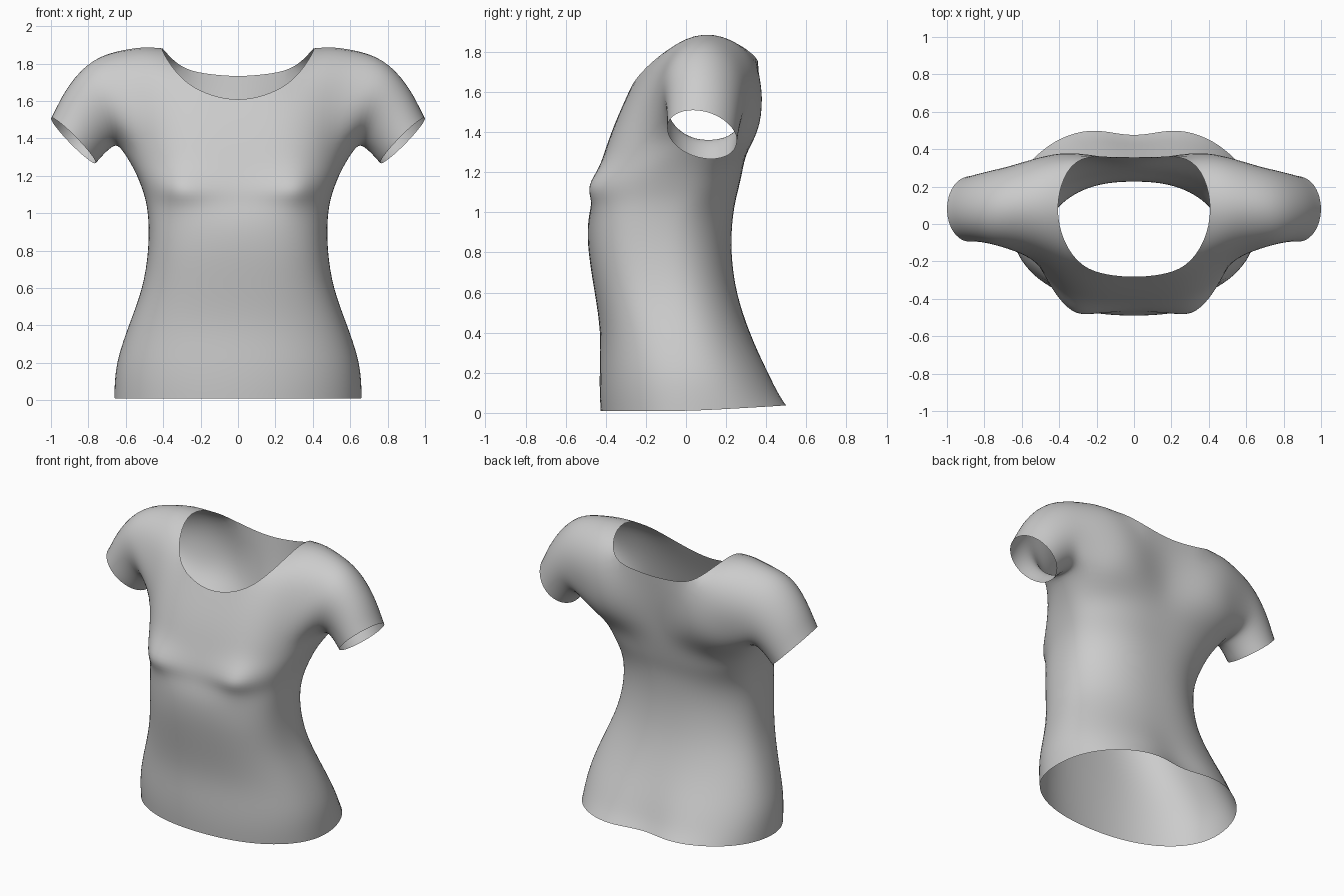
import bpy, bmesh, math

if "Cube" in bpy.data.objects:
    bpy.data.objects.remove(bpy.data.objects["Cube"])

bm = bmesh.new()
N = 12  # segments in a half ring, centre front to centre back


def strip(a, b):
    """Quads between two equally long rows of vertices."""
    for i in range(len(a) - 1):
        bm.faces.new((a[i], a[i + 1], b[i + 1], b[i]))


def row(points):
    return [bm.verts.new(p) for p in points]


def body_ring(z, w, yf, yb, yc, nf, nb):
    """Half section from two superellipse quarters, with bust and spine shaping."""
    pts = []
    for j in range(N + 1):
        t = math.pi * j / N
        s, c = abs(math.sin(t)), math.cos(t)
        n = nf if c > 0 else nb
        x = 0 if j in (0, N) else w * s ** (2 / n)
        r = abs(c) ** (2 / n) if j != N // 2 else 0
        if c > 0:
            y = yc + (yf - yc) * r
            tall = .1 if z > 1.13 else .075
            y -= .105 * math.exp(-((x - .31) / .12) ** 2 - ((z - 1.13) / tall) ** 2)
        else:
            y = yc + (yb - yc) * r
            if j > N // 2:
                y -= .09 * math.exp(-(x / .15) ** 2) * max(.1, 1 - z / .4)
        lift = .03 * max(0, -c) if z < .05 else 0
        pts.append((x, y, z + lift))
    return row(pts)


# Lower body: height, half width, front y, back y, side y, front and back squareness
sections = [
    (.01, .668, -.43, .545, .02, 2.2, 2.2), (.10, .666, -.435, .495, .015, 2.25, 2.2),
    (.22, .653, -.435, .43, .005, 2.3, 2.15), (.40, .59, -.427, .326, -.02, 2.5, 2.15),
    (.60, .511, -.458, .258, -.07, 2.7, 2.1), (.80, .482, -.492, .234, -.1, 2.8, 2.1),
    (.95, .481, -.496, .24, -.09, 2.8, 2.1), (1.05, .492, -.468, .254, -.05, 2.8, 2.2),
    (1.13, .515, -.455, .275, -.02, 2.8, 2.3), (1.24, .56, -.425, .298, .02, 2.6, 2.3)]
rings = [body_ring(*s) for s in sections]

# Chest ring at armpit level
chest = [(0, -.387), (.16, -.387), (.31, -.372), (.44, -.305), (.54, -.185), (.61, -.05), (.64, .07),
         (.62, .19), (.57, .285), (.44, .345), (.28, .352), (.14, .328), (0, .302)]
A = row([(x, y, 1.36) for x, y in chest])
rings.append(A)
for a, b in zip(rings, rings[1:]):
    strip(a, b)

# Upper front and back panels, ending at the neckline and shoulder seam
F1 = row([(0, -.34, 1.48), (.14, -.34, 1.48), (.28, -.328, 1.49), (.42, -.28, 1.49), (.55, -.178, 1.49)])
F2 = row([(0, -.285, 1.6), (.14, -.275, 1.625), (.28, -.235, 1.69), (.42, -.21, 1.66), (.57, -.15, 1.63)])
F3 = row([(.38, -.1, 1.815), (.48, -.1, 1.825), (.59, -.09, 1.805)])
B1 = row([(0, .33, 1.53), (.14, .352, 1.53), (.28, .392, 1.52), (.42, .387, 1.51), (.58, .325, 1.49)])
B2 = row([(0, .355, 1.73), (.14, .36, 1.74), (.29, .362, 1.765), (.44, .375, 1.7), (.59, .345, 1.65)])
B3 = row([(.38, .26, 1.85), (.48, .285, 1.85), (.6, .275, 1.81)])
T = row([(.42, .08, 1.905), (.5, .09, 1.915), (.61, .1, 1.91)])
back = A[8:][::-1]
for rows in ((A[:5], F1, F2), (F2[2:], F3, T), (back, B1, B2), (B2[2:], B3, T)):
    for a, b in zip(rows, rows[1:]):
        strip(a, b)

# Sleeve: armhole loop continued by elliptical rings down to the cuff
loop = A[4:9] + [B1[4], B2[4], B3[2], T[2], F3[2], F2[4], F1[4]]
for cx, cy, cz, ux, uz, ry in [(.72, .09, 1.6, .062, .242, .215),
                               (.812, .088, 1.502, .106, .184, .192),
                               (.86, .082, 1.42, .12, .14, .184),
                               (.88, .08, 1.388, .125, .123, .182)]:
    ring = []
    for k in range(12):
        a = (k - 2) * math.pi / 6
        c, s = math.cos(a), math.sin(a)
        ring.append(bm.verts.new((cx - c * ux, cy + s * ry, cz - c * uz - s * .033)))
    strip(loop + loop[:1], ring + ring[:1])
    loop = ring

bmesh.ops.recalc_face_normals(bm, faces=bm.faces)
f = min(bm.faces, key=lambda q: q.calc_center_median().y)
if f.normal.y > 0:
    bmesh.ops.reverse_faces(bm, faces=bm.faces)
for f in bm.faces:
    f.smooth = True

# Mirror the half garment and smooth it
mesh = bpy.data.meshes.new("shirt")
bm.to_mesh(mesh)
bm.free()
shirt = bpy.data.objects.new("shirt", mesh)
bpy.context.collection.objects.link(shirt)
m = shirt.modifiers.new("mirror", 'MIRROR')
m.use_clip = True
s = shirt.modifiers.new("smooth", 'SUBSURF')
s.levels = s.render_levels = 2
